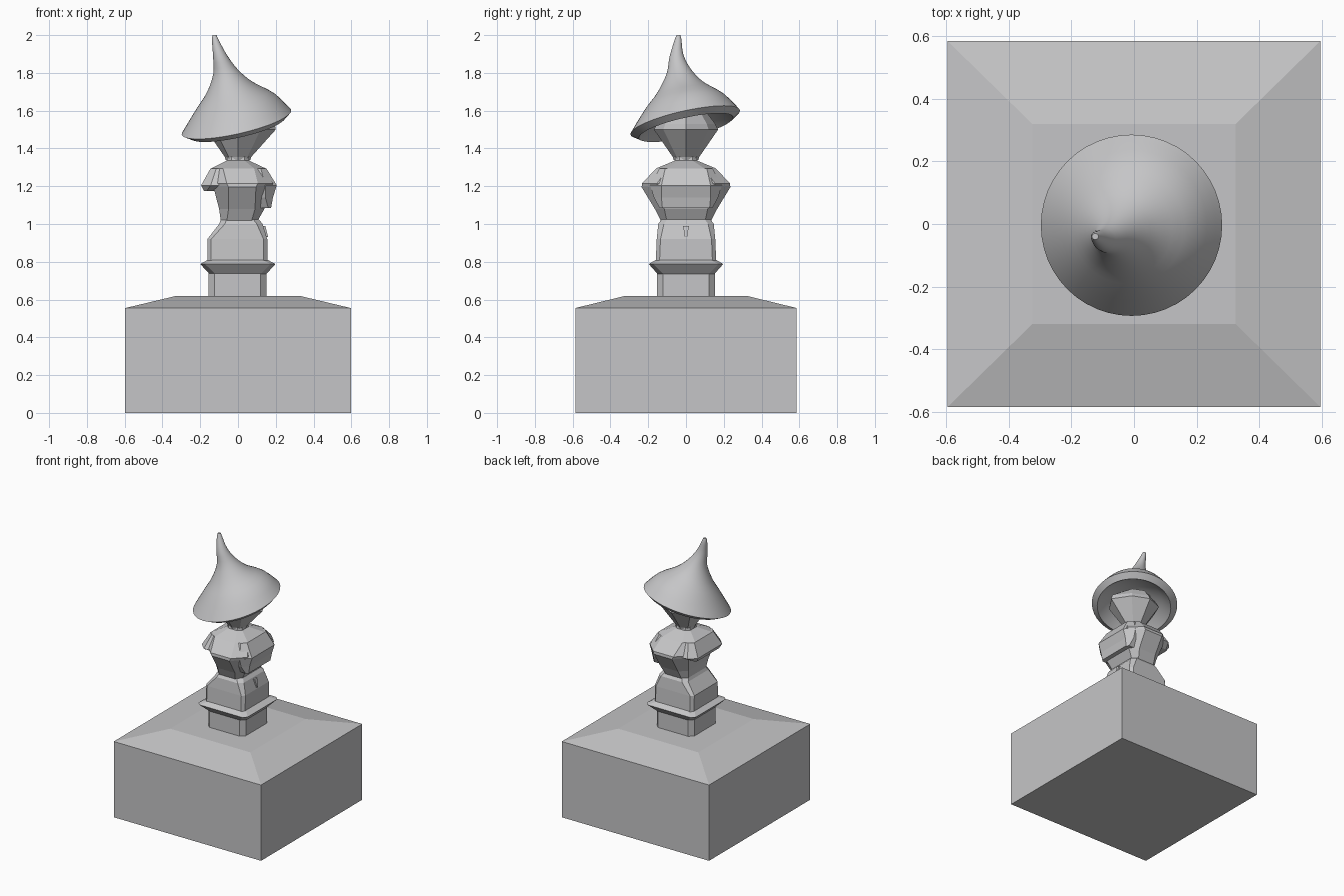
import bpy, bmesh, math
from mathutils import Vector

if "Cube" in bpy.data.objects:
    bpy.data.objects.remove(bpy.data.objects["Cube"])

stone = bpy.data.materials.new("grey stone")
stone.diffuse_color = (0.56, 0.56, 0.57, 1)
stone.use_nodes = True
stone.node_tree.nodes["Principled BSDF"].inputs["Base Color"].default_value = stone.diffuse_color


def make_object(name, rings, smooth=False):
    """Skin a stack of equal-count point rings, capped at both ends."""
    bm = bmesh.new()
    loops = [[bm.verts.new(p) for p in ring] for ring in rings]
    n = len(loops[0])
    for a, b in zip(loops, loops[1:]):
        for i in range(n):
            j = (i + 1) % n
            bm.faces.new((a[i], a[j], b[j], b[i]))
    bm.faces.new(loops[0][::-1])
    bm.faces.new(loops[-1])
    bmesh.ops.recalc_face_normals(bm, faces=bm.faces)
    me = bpy.data.meshes.new(name)
    bm.to_mesh(me)
    bm.free()
    ob = bpy.data.objects.new(name, me)
    bpy.context.collection.objects.link(ob)
    me.materials.append(stone)
    if smooth:
        bpy.ops.object.select_all(action='DESELECT')
        ob.select_set(True)
        bpy.context.view_layer.objects.active = ob
        bpy.ops.object.shade_smooth_by_angle(angle=math.radians(40))
    return ob


def slab(z, x0, x1, y, c):
    """Rectangle with chamfered corners at height z."""
    return [(x0 + c, -y, z), (x1 - c, -y, z), (x1, -y + c, z), (x1, y - c, z),
            (x1 - c, y, z), (x0 + c, y, z), (x0, y - c, z), (x0, -y + c, z)]


def rect(z, x0, x1, y0, y1):
    return [(x0, y0, z), (x1, y0, z), (x1, y1, z), (x0, y1, z)]


# Plinth with a shallow sloped top
make_object("plinth", [rect(0, -.597, .597, -.586, .586),
                       rect(.555, -.597, .597, -.586, .586),
                       rect(.62, -.325, .325, -.32, .32)])

# Lower robe, flared belt and hips
make_object("lower_robe", [slab(.60, -.155, .15, .153, .03),
                           slab(.74, -.155, .15, .153, .03)])
make_object("belt", [slab(.735, -.15, .15, .15, .03),
                     slab(.788, -.2, .198, .197, .025),
                     slab(.81, -.16, .157, .16, .03)])
make_object("hips", [slab(.80, -.162, .155, .16, .02),
                     slab(.92, -.162, .155, .155, .02),
                     slab(1.0, -.10, .13, .147, .03),
                     slab(1.025, -.09, .11, .13, .03)])
make_object("clasp", [rect(.93, .145, .16, -.006, .006),
                      rect(.99, .12, .145, -.015, .015)])

# Torso with wide elbows and shoulders
make_object("torso", [slab(1.01, -.09, .10, .13, .03),
                      slab(1.08, -.10, .14, .165, .05),
                      slab(1.195, -.13, .175, .235, .08),
                      slab(1.215, -.14, .185, .233, .08),
                      slab(1.295, -.14, .145, .157, .06),
                      slab(1.335, -.06, .06, .06, .025),
                      slab(1.37, -.055, .055, .055, .02)])

# Folded arms on the two broad sides
make_object("arm_left", [slab(1.175, -.18, -.06, .14, .015),
                         slab(1.205, -.195, -.05, .19, .05),
                         slab(1.295, -.145, -.05, .14, .03)])
make_object("arm_right", [slab(1.085, .08, .175, .14, .015),
                          slab(1.14, .08, .185, .17, .04),
                          slab(1.205, .08, .205, .19, .06),
                          slab(1.295, .05, .15, .14, .03)])


# Faceted head with a slight point toward +x
def head_ring(z, r, nose=0):
    return [(r * math.cos(k * math.pi / 4) + (nose if k == 0 else 0),
             r * math.sin(k * math.pi / 4), z) for k in range(8)]


make_object("head", [head_ring(1.34, .065), head_ring(1.355, .07),
                     head_ring(1.50, .17, .03), head_ring(1.53, .155, .04),
                     head_ring(1.59, .11)])

# Tilted, bent pointed hat: (centre x, y, z, radius, tilt)
spine = [(-.008, -.004, 1.538, .29, .215), (-.01, -.005, 1.645, .21, .18),
         (-.04, -.026, 1.72, .125, .20), (-.065, -.037, 1.805, .066, .16),
         (-.095, -.05, 1.89, .037, .10), (-.12, -.042, 1.975, .018, 0),
         (-.124, -.04, 2.0, .010, 0)]


def hat_ring(cx, cy, cz, r, t, n=48):
    ring = []
    for k in range(n):
        a = 2 * math.pi * k / n
        dx, dy = r * math.cos(a), r * math.sin(a)
        ring.append((cx + dx, cy + dy, cz + t * (dx + dy)))
    return ring


def spline(pts, steps=3):
    """Catmull-Rom through the spine values."""
    out = []
    for i in range(len(pts) - 1):
        q = [pts[max(i - 1, 0)], pts[i], pts[i + 1], pts[min(i + 2, len(pts) - 1)]]
        for s in range(steps):
            t = s / steps
            out.append(tuple(.5 * (2 * b + (c - a) * t + (2 * a - 5 * b + 4 * c - d) * t * t
                                   + (3 * b - a - 3 * c + d) * t ** 3)
                             for a, b, c, d in zip(*q)))
    return out + [pts[-1]]


underside = [(0, 0, 1.60, .08, .215), (0, 0, 1.56, .19, .215),
             (.0, .0, 1.51, .25, .215)]
make_object("hat", [hat_ring(*p) for p in underside + spline(spine)], smooth=True)
